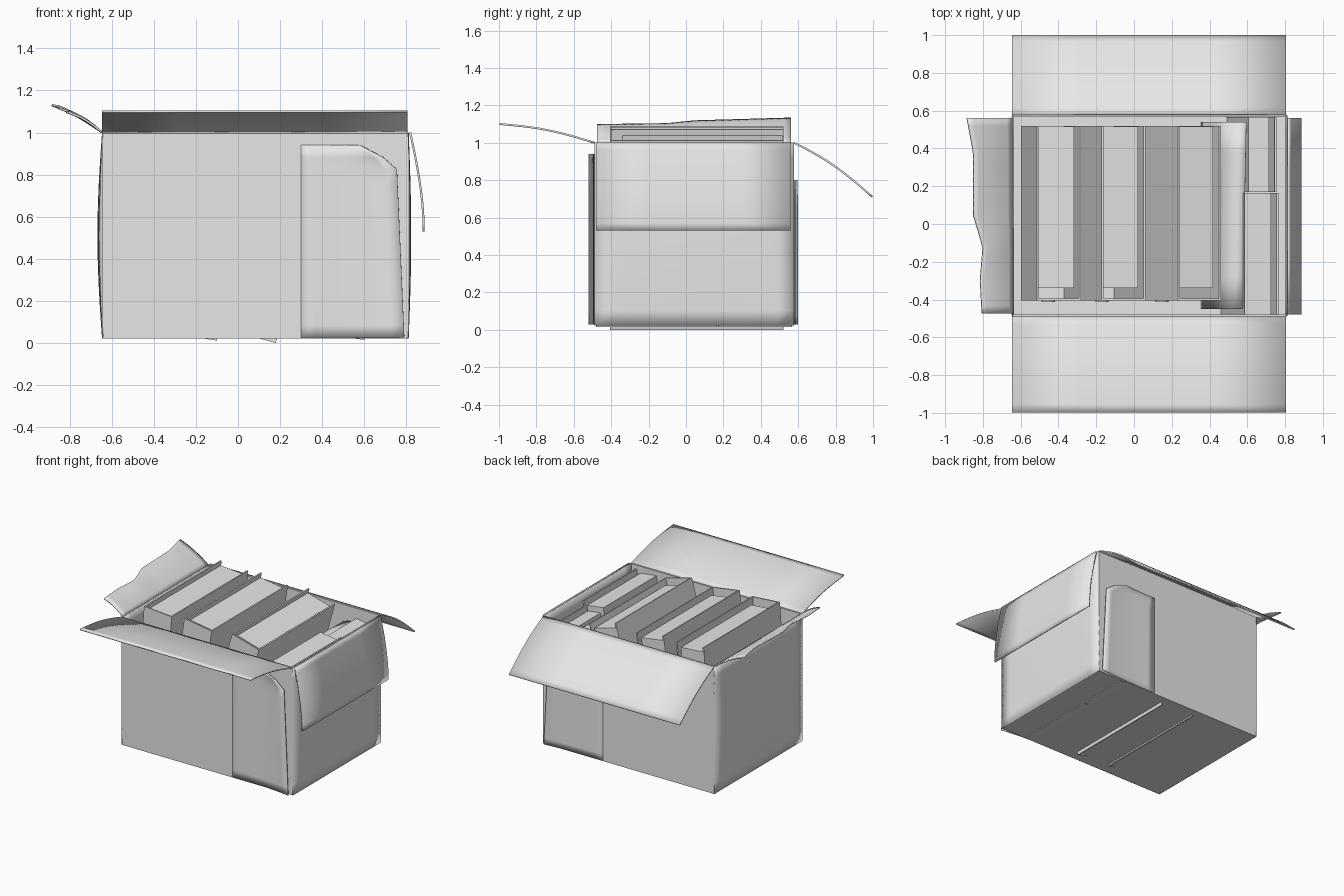
import bpy, bmesh, math
from mathutils import Matrix, Vector

cube = bpy.data.objects.get("Cube")
if cube:
    bpy.data.objects.remove(cube, do_unlink=True)

grey = bpy.data.materials.new("plain_grey")
grey.use_nodes = True
grey.diffuse_color = (0.8, 0.8, 0.8, 1)
grey.node_tree.nodes["Principled BSDF"].inputs["Base Color"].default_value = (0.8, 0.8, 0.8, 1)

# Box limits
X0, X1, Y0, Y1, Z0, Z1 = -0.645, 0.81, -0.49, 0.578, 0.022, 1.0


def finish(name, bm):
    mesh = bpy.data.meshes.new(name)
    bmesh.ops.recalc_face_normals(bm, faces=bm.faces)
    bm.to_mesh(mesh)
    bm.free()
    mesh.materials.append(grey)
    ob = bpy.data.objects.new(name, mesh)
    bpy.context.collection.objects.link(ob)
    return ob


def sheet(name, f, nu, nv, thick=0.01):
    """Card sheet following f(u, v), thickened about its middle."""
    bm = bmesh.new()
    rows = [[bm.verts.new(f(i / nu, j / nv)) for j in range(nv + 1)] for i in range(nu + 1)]
    for a, b in zip(rows, rows[1:]):
        for j in range(nv):
            bm.faces.new((a[j], b[j], b[j + 1], a[j + 1]))
    ob = finish(name, bm)
    mod = ob.modifiers.new("thickness", "SOLIDIFY")
    mod.thickness, mod.offset = thick, 0
    bpy.ops.object.select_all(action="DESELECT")
    ob.select_set(True)
    bpy.context.view_layer.objects.active = ob
    bpy.ops.object.shade_smooth_by_angle(angle=math.radians(30))
    return ob


def slab(name, lo, hi, matrix=None):
    """Box between two corners, optionally leaned."""
    lo, hi = Vector(lo), Vector(hi)
    bm = bmesh.new()
    bmesh.ops.create_cube(bm, size=1)
    for v in bm.verts:
        v.co = Vector((v.co[k] * (hi[k] - lo[k]) + (lo[k] + hi[k]) / 2 for k in range(3)))
    ob = finish(name, bm)
    if matrix:
        ob.matrix_world = matrix
    return ob


def lerp(a, b, t):
    return a + (b - a) * t


def along(points, t):
    """Value at t on a list of (position, value) points."""
    for (a, va), (b, vb) in zip(points, points[1:]):
        if t <= b:
            return lerp(va, vb, (t - a) / (b - a))
    return points[-1][1]


# Floor and four walls; the short walls bow outwards
slab("box_floor", (X0, Y0, Z0), (X1, Y1, Z0 + 0.01))
slab("front_wall", (X0, Y0, Z0), (X1, Y0 + 0.01, Z1))
slab("back_wall", (X0, Y1 - 0.01, Z0), (X1, Y1, Z1))
for name, x, bow in (("right_wall", X0 + 0.004, -0.022), ("left_wall", X1 - 0.004, 0.012)):
    sheet(name, lambda u, v: (x + bow * math.sin(math.pi * v) * math.sin(math.pi * u) ** 0.4,
                              lerp(Y0, Y1, u), lerp(Z0, Z1, v)), 12, 12)


# Outer plies peeling away near one corner of the long walls
def ply(name, y, lift, top):
    def f(u, v):
        z = lerp(Z0 + 0.005, top, v)
        x_end = 0.79 - 0.04 * v - 0.17 * max(0, v - 0.9) / 0.1
        return (lerp(0.3, x_end, u), y + lift * u ** 3, z)
    sheet(name, f, 8, 16, 0.005)


ply("front_peeled_ply", Y0 - 0.001, -0.028, 0.94)
ply("back_peeled_ply", Y1 + 0.001, 0.016, 0.8)


# Curved top flaps of the long walls
def long_flap(name, y, y_end, z_end, arch):
    sheet(name, lambda u, v: (lerp(X0, X1 - 0.005, u), lerp(y, y_end, v),
                              lerp(Z1, z_end, v) + arch * math.sin(math.pi * v)), 4, 12)


long_flap("front_flap", Y0, -0.997, 1.1, 0.018)
long_flap("back_flap", Y1, 0.997, 0.71, 0.025)

# Short flap hanging down the left side
sheet("left_flap", lambda u, v: (X1 + 0.008 + 0.064 * math.sin(v * math.pi / 2),
                                 lerp(-0.48, 0.56, u), Z1 - 0.47 * v), 4, 12)

# Short raised flap with a torn edge
torn_x = [(0, -0.805), (0.17, -0.815), (0.34, -0.8), (0.5, -0.85), (0.82, -0.85), (1, -0.885)]
torn_z = [(0, 1.095), (0.36, 1.1), (0.5, 1.115), (1, 1.13)]
sheet("right_flap", lambda u, v: (lerp(X0, along(torn_x, u), v),
                                  lerp(-0.475, 0.562, u),
                                  lerp(Z1, along(torn_z, u), v) + 0.012 * math.sin(math.pi * v)), 24, 8)


# Leaning binders: two covers, a spine with a finger ring, and a paper block
def binder(name, x, z, top_x, height=1.05, width=0.235, y0=-0.405, y1=0.52):
    m = Matrix.Translation((x, 0, z)) @ Matrix.Rotation(math.asin((top_x - x) / height), 4, "Y")
    t = 0.01
    slab(name + "_cover_a", (-width, y0, 0), (t - width, y1, height), m)
    slab(name + "_cover_b", (-t, y0, 0), (0, y1, height), m)
    slab(name + "_spine", (-width, y0, 0), (0, y0 + t, height), m)
    slab(name + "_paper", (t - width, y0 + 0.065, 0.03), (-0.035, y1 - 0.005, height - 0.035), m)
    bm = bmesh.new()
    bmesh.ops.create_cone(bm, cap_ends=True, segments=20, radius1=0.035, radius2=0.035, depth=0.016,
                          matrix=Matrix.Rotation(math.pi / 2, 4, "X"))
    ring = finish(name + "_finger_ring", bm)
    ring.matrix_world = m @ Matrix.Translation((-width / 2, y0, 0.3))


binder("first_binder", -0.36, 0.022, -0.28)
binder("second_binder", -0.1, 0.012, 0.06)
binder("third_binder", 0.18, 0.0, 0.46)


# Loose files packed at the left end
def loose_file(name, x, top_x, height, width, y0, y1):
    m = Matrix.Translation((x, 0, 0.015)) @ Matrix.Rotation(math.asin((top_x - x) / height), 4, "Y")
    slab(name + "_body", (-width, y0, 0), (0, y1, height), m)
    slab(name + "_cover", (0.025, y0, 0.03), (0.035, y1, height + 0.03), m)


loose_file("near_file", 0.6, 0.725, 0.94, 0.14, -0.48, 0.165)
loose_file("far_file", 0.6, 0.715, 0.9, 0.11, 0.17, 0.567)
sheet("curled_folder", lambda u, v: (lerp(0.36, 0.465, v) + 0.11 * v ** 6 + 0.02 * u * v,
                                     lerp(-0.45, 0.54, u),
                                     0.04 + 0.86 * math.sin(v * math.pi / 2)), 6, 16)
